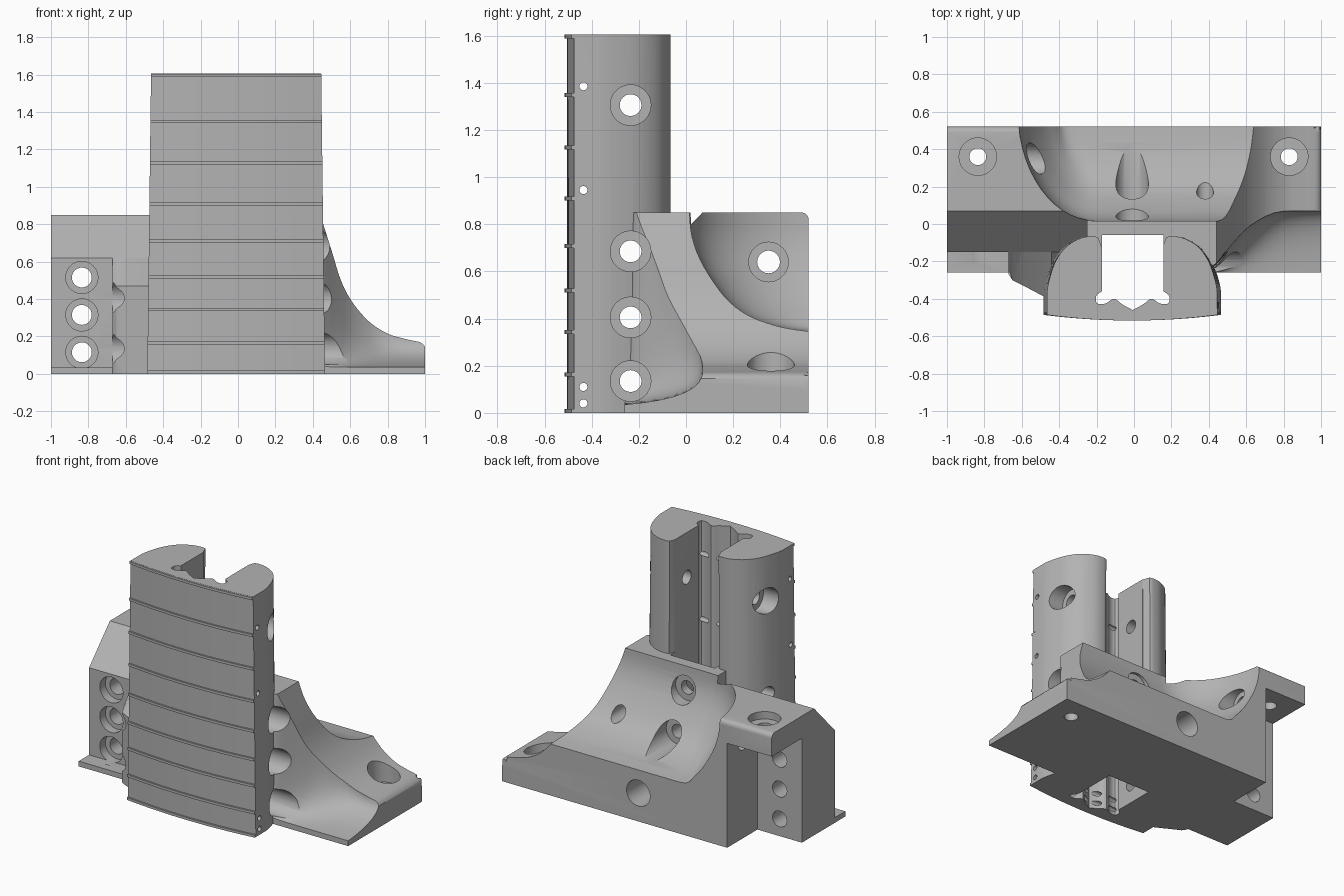
import bpy, bmesh, math
from mathutils import Vector

if "Cube" in bpy.data.objects:
    bpy.data.objects.remove(bpy.data.objects["Cube"])

grey = bpy.data.materials.new("light_grey")
grey.diffuse_color = (0.45, 0.45, 0.45, 1)
grey.use_nodes = True
grey.node_tree.nodes["Principled BSDF"].inputs["Base Color"].default_value = grey.diffuse_color


def make(name, bm):
    bmesh.ops.recalc_face_normals(bm, faces=bm.faces)
    me = bpy.data.meshes.new(name)
    bm.to_mesh(me)
    bm.free()
    me.materials.append(grey)
    ob = bpy.data.objects.new(name, me)
    bpy.context.collection.objects.link(ob)
    return ob


def loft_bm(rings):
    """Solid skinned through closed rings with equal point counts."""
    bm = bmesh.new()
    vs = [[bm.verts.new(p) for p in r] for r in rings]
    n = len(vs[0])
    for a, b in zip(vs, vs[1:]):
        for i in range(n):
            j = (i + 1) % n
            bm.faces.new((a[i], a[j], b[j], b[i]))
    bm.faces.new(vs[0])
    bm.faces.new(vs[-1])
    return bm


def loft(name, rings):
    return make(name, loft_bm(rings))


def prism_z(name, pts, z0, z1):
    return loft(name, [[(x, y, z) for x, y in pts] for z in (z0, z1)])


def prism_x(name, pts, x0, x1):
    return loft(name, [[(x, y, z) for y, z in pts] for x in (x0, x1)])


def rod(a, b, r):
    a, b = Vector(a), Vector(b)
    bm = bmesh.new()
    bmesh.ops.create_cone(bm, cap_ends=True, segments=40, radius1=r, radius2=r, depth=(b - a).length)
    rot = Vector((0, 0, 1)).rotation_difference(b - a)
    for v in bm.verts:
        v.co = rot @ v.co + (a + b) / 2
    return make("hole_cutter", bm)


def combine(target, tool, op="DIFFERENCE"):
    tool.hide_render = True
    m = target.modifiers.new("cut", "BOOLEAN")
    m.operation, m.object, m.solver = op, tool, "EXACT"
    bpy.context.view_layer.objects.active = target
    bpy.ops.object.modifier_apply(modifier=m.name)
    bpy.data.objects.remove(tool)


def spline(pts, k=5):
    """Catmull-Rom curve through the points."""
    pts = [Vector(p) for p in pts]
    out = []
    for i in range(len(pts) - 1):
        p0, p1, p2, p3 = pts[max(i - 1, 0)], pts[i], pts[i + 1], pts[min(i + 2, len(pts) - 1)]
        for s in range(k):
            t = s / k
            out.append(tuple(0.5 * (2 * p1 + (p2 - p0) * t + (2 * p0 - 5 * p1 + 4 * p2 - p3) * t * t
                                    + (3 * p1 - p0 - 3 * p2 + p3) * t ** 3)))
    return out + [tuple(pts[-1])]


# base: block with a concave right flank, back edges rounded
flank = spline([(0.44, 0.85), (0.50, 0.66), (0.55, 0.50), (0.61, 0.385), (0.70, 0.28),
                (0.80, 0.215), (0.90, 0.185), (0.975, 0.168), (1.0, 0.145)])
outline = [(-1, 0), (-1, 0.85)] + flank + [(1, 0)]
bm = loft_bm([[(x, y, z) for x, z in outline] for y in (-0.26, 0.52)])
edges = [e for e in bm.edges if all(v.co.y > 0.51 and v.co.z > 0.1 for v in e.verts)]
bmesh.ops.bevel(bm, geom=edges, offset=0.03, segments=4, profile=0.5, affect="EDGES")
base = make("bracket_body", bm)

# bowl scooped out of the back
rings = []
for z, y0, xl, a in spline([(0.95, 0.015, -0.63, 0.42), (0.85, 0.015, -0.62, 0.42), (0.75, 0.025, -0.61, 0.40),
                            (0.65, 0.06, -0.58, 0.36), (0.55, 0.12, -0.53, 0.32), (0.47, 0.185, -0.48, 0.27),
                            (0.41, 0.27, -0.43, 0.2), (0.37, 0.38, -0.40, 0.13), (0.352, 0.47, -0.38, 0.1),
                            (0.34, 0.57, -0.36, 0.07)], 3):
    b = 0.6 - y0
    arc = [(xl + a - a * math.cos(i * math.pi / 28), y0 + b - b * math.sin(i * math.pi / 28), z) for i in range(15)]
    rings.append(arc + [(1.2, y0, z), (1.2, 0.62, z), (xl, 0.62, z)])
combine(base, loft("bowl_cutter", rings))

# left front: upright wall with a sloped top above the thin flange
combine(base, prism_x("wall_cutter", [(-0.4, 0.035), (-0.15, 0.035), (-0.15, 0.62), (0.07, 0.85),
                                      (0.07, 1.0), (-0.4, 1.0)], -1.1, -0.25))
# left rear recess below the overhanging slab
combine(base, prism_x("recess_cutter", [(0.2, -0.1), (0.2, 0.7), (0.7, 0.7), (0.7, -0.1)], -1.1, -0.67))

# right front: concave slope that steepens towards the column
rings = []
for x, cy, cz in spline([(1.1, 0.07, 0.165), (0.9, 0.07, 0.18), (0.75, 0.06, 0.24), (0.62, -0.01, 0.37),
                         (0.54, -0.09, 0.53), (0.49, -0.15, 0.68), (0.44, -0.21, 0.86), (0.40, -0.23, 0.9)], 3):
    p, q, r = Vector((-0.265, 0.035)), Vector((cy - 0.01, 0.06)), Vector((cy, cz))
    c = [p * (1 - t) ** 2 + q * 2 * t * (1 - t) + r * t * t for t in [i / 10 for i in range(11)]]
    rings.append([(x, v.x, v.y) for v in c] + [(x, cy, 1.1), (x, -0.5, 1.1), (x, -0.5, 0.035)])
combine(base, loft("slope_cutter", rings))

# gusset between left wall and column
low = [(-0.67, -0.1), (-0.67, -0.27), (-0.65, -0.3), (-0.60, -0.325), (-0.44, -0.41), (-0.3, -0.1)]
high = [(x, max(y, -0.15)) for x, y in low]
gusset = loft("gusset", [[(x, y, 0) for x, y in low], [(x, y, 0.47) for x, y in low],
                         [(x, y + 0.0005 * i, 0.62) for i, (x, y) in enumerate(high)]])
combine(base, gusset, "UNION")


# column with a bowed front and rounded back, slightly tapered
def front_y(t):
    return -0.475 - 0.03 * (1 - t * t)


side = spline([(1.0, -0.36), (0.975, -0.30), (0.90, -0.20), (0.77, -0.12), (0.60, -0.075), (0.46, -0.066), (0.40, -0.072)], 4)
plan = [(t, front_y(t)) for t in [-1 + i / 10 for i in range(21)]]
plan += side + [(0.36, -0.12), (-0.36, -0.12)] + [(-t, y) for t, y in reversed(side)]
column = loft("column", [[(-0.01 + t * w, y, z) for t, y in plan] for w, z in ((0.475, 0), (0.455, 1.605))])
combine(base, column, "UNION")

# rail slot running down through the whole column
half = spline([(0.165, -0.36), (0.195, -0.385), (0.19, -0.425), (0.145, -0.425), (0.10, -0.40),
               (0.055, -0.43), (0.0, -0.46)], 4)
slot = [(0.165, -0.06)] + half + [(-x, y) for x, y in reversed(half[:-1])] + [(-0.165, -0.06)]
combine(base, prism_z("slot_cutter", [(x - 0.007, y) for x, y in slot], -0.1, 1.7))

# crosswise bolt holes through the column, counterbored on both sides
for z in (0.135, 0.405, 0.685, 1.305):
    combine(base, rod((-1.2, -0.235, z), (1.2, -0.235, z), 0.046))
    combine(base, rod((0.33, -0.235, z), (1.2, -0.235, z), 0.086))
    combine(base, rod((-1.2 if z > 0.6 else -0.75, -0.235, z), (-0.35 if z > 0.6 else -0.5, -0.235, z), 0.086))
# pin holes near the front
for z in (0.04, 0.11, 0.55, 0.945, 1.385):
    combine(base, rod((-1, -0.435, z), (1, -0.435, z), 0.017))
# bolt holes in the left wall
for z in (0.115, 0.315, 0.515):
    combine(base, rod((-0.835, -0.3, z), (-0.835, 0.4, z), 0.053))
    combine(base, rod((-0.835, -0.2, z), (-0.835, -0.09, z), 0.086))
# vertical bolt holes in the slab and the right foot
for x, z in ((-0.835, 0.8), (0.83, 0.1)):
    combine(base, rod((x, 0.36, -0.1), (x, 0.36, 1), 0.045))
    combine(base, rod((x, 0.36, z), (x, 0.36, 1), 0.1))
# sideways hole from the bowl into the recess
combine(base, rod((-0.9, 0.35, 0.64), (-0.3, 0.35, 0.64), 0.048))
combine(base, rod((-0.61, 0.35, 0.64), (-0.2, 0.35, 0.64), 0.084))
# rear holes that break out of the bowl
for x, z, y in ((-0.01, 0.7, 0.0), (-0.01, 0.445, 0.1), (0.38, 0.485, 0.06), (-0.01, 0.19, 0.12)):
    combine(base, rod((x, y, z), (x, 0.7, z), 0.087))
    combine(base, rod((x, -0.2 if x < 0.1 else -0.05, z), (x, 0.3, z), 0.045))

# ribs across the bowed front
ts = [-1 + i / 10 for i in range(21)]
ribs = []
for i, z in enumerate((0.0, 0.155, 0.335, 0.51, 0.7, 0.9, 1.117, 1.34, 1.587)):
    w = 0.475 - 0.02 * z / 1.6
    outer = [(-0.01 + t * w, front_y(t) - 0.011) for t in ts]
    inner = [(-0.01 + t * w, front_y(t) + 0.02) for t in reversed(ts)]
    ribs.append(prism_z("front_rib_%d" % (i + 1), outer + inner, z, z + 0.017))

for ob in [base] + ribs:
    bpy.ops.object.select_all(action="DESELECT")
    ob.select_set(True)
    bpy.context.view_layer.objects.active = ob
    bpy.ops.object.shade_smooth_by_angle(angle=math.radians(30))
